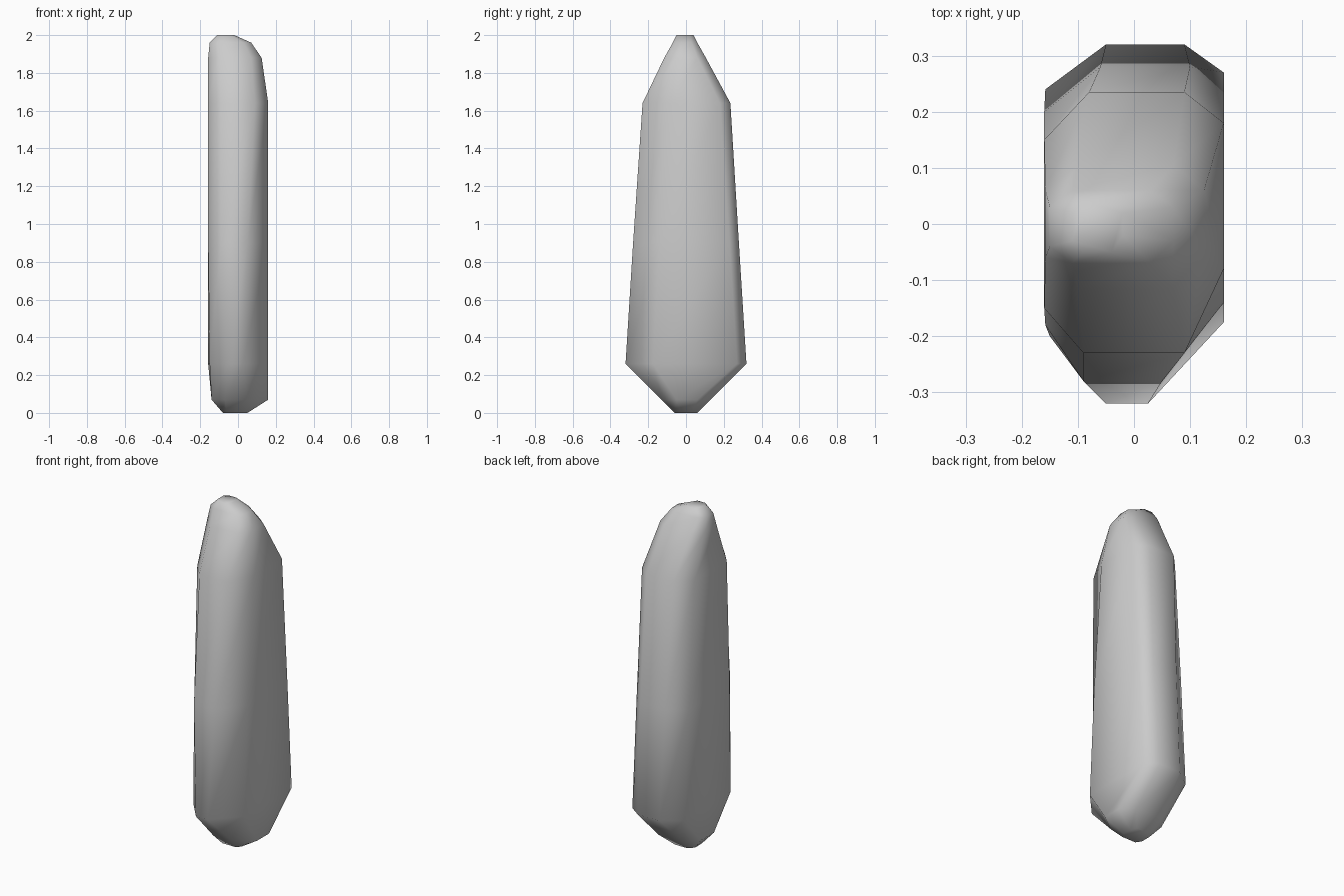
import bpy, bmesh

# Cross-sections of the slab: height, then 8 (x, y) points counter-clockwise
# front-left, front-right, right-front, right-back, back-right, back-left, left-back, left-front
rings = [
    (0.00, [(-.06, -.06), (.03, -.06), (.05, -.03), (.05, .03), (.03, .06), (-.05, .06), (-.08, .03), (-.08, -.03)]),
    (0.07, [(-.07, -.13), (.05, -.13), (.16, -.05), (.16, .06), (.09, .13), (-.08, .13), (-.14, .06), (-.14, -.06)]),
    (0.26, [(-.05, -.32), (.025, -.32), (.16, -.175), (.16, .27), (.09, .32), (-.05, .32), (-.158, .24), (-.15, -.20)]),
    (0.90, [(-.09, -.28), (.05, -.28), (.16, -.14), (.16, .23), (.10, .28), (-.06, .28), (-.16, .20), (-.158, -.18)]),
    (1.64, [(-.09, -.23), (.09, -.23), (.16, -.08), (.16, .18), (.09, .235), (-.08, .235), (-.16, .15), (-.16, -.15)]),
    (1.88, [(-.10, -.115), (.07, -.115), (.125, -.05), (.125, .06), (.07, .105), (-.10, .105), (-.158, .06), (-.158, -.06)]),
    (1.96, [(-.11, -.07), (.03, -.07), (.07, -.03), (.07, .03), (.03, .06), (-.11, .06), (-.15, .03), (-.15, -.04)]),
    (2.00, [(-.09, -.05), (-.04, -.05), (-.02, -.02), (-.02, .02), (-.04, .04), (-.09, .04), (-.11, .02), (-.11, -.03)]),
]

# Loft the sections into a closed stone
bm = bmesh.new()
loops = [[bm.verts.new((x, y, z)) for x, y in pts] for z, pts in rings]
for a, b in zip(loops, loops[1:]):
    for i in range(8):
        j = (i + 1) % 8
        bm.faces.new((a[i], a[j], b[j], b[i]))
bm.faces.new(loops[0][::-1])
bm.faces.new(loops[-1])
bmesh.ops.recalc_face_normals(bm, faces=bm.faces)

mesh = bpy.data.meshes.new("standing_stone")
bm.to_mesh(mesh)
bm.free()
stone = bpy.data.objects.new("standing_stone", mesh)
bpy.context.collection.objects.link(stone)

# Soft, worn facets
for p in mesh.polygons:
    p.use_smooth = True
